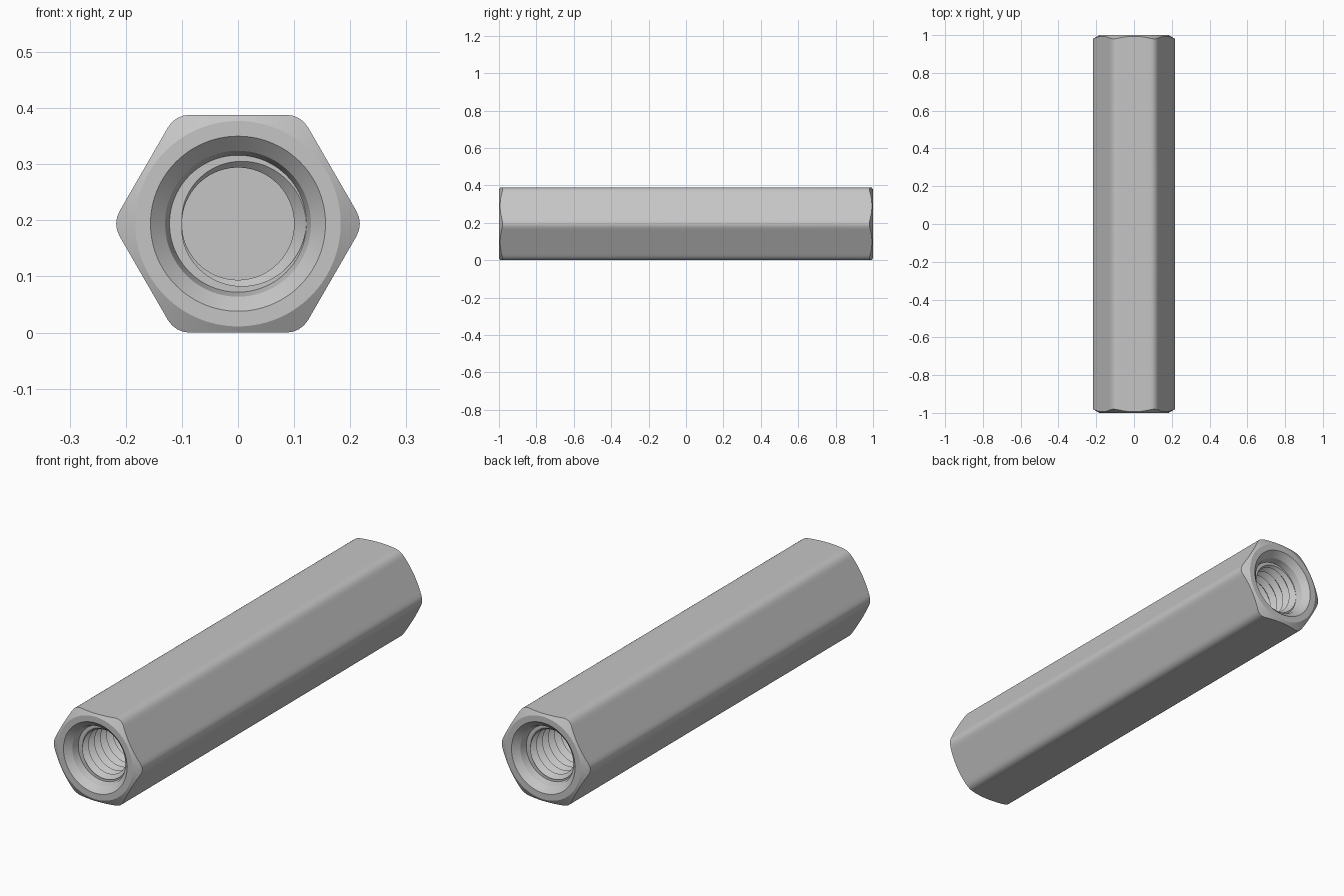
import bpy
import bmesh
from math import sin, cos, tan, pi, radians, sqrt, ceil
from mathutils import Matrix

if "Cube" in bpy.data.objects:
    bpy.data.objects.remove(bpy.data.objects["Cube"])

COLUMNS = 120          # divisions round the axis
APOTHEM = 0.194        # centre to flat
TANGENT = radians(24)  # where each flat turns into its rounded corner
FACE_RADIUS = 0.183    # flat end face inside the chamfer
MAJOR, MINOR, PITCH = 0.122, 0.1, 0.042
THREAD_START, THREAD_END, BORE_END = -0.945, -0.42, -0.38

CORNER = APOTHEM * (tan(pi / 6) - tan(TANGENT)) / tan(pi / 6)


def hex_radius(angle):
    """Radius of the hexagon with rounded corners; corners lie on the x axis."""
    off = abs((angle + pi / 6) % (pi / 3) - pi / 6)
    if off >= pi / 6 - TANGENT:
        return APOTHEM / cos(pi / 6 - off)
    centre = (APOTHEM - CORNER) / cos(pi / 6)
    return centre * cos(off) + sqrt(CORNER ** 2 - (centre * sin(off)) ** 2)


def thread_point(row, angle):
    """One point on the helical V thread, trimmed square at both ends."""
    turn = PITCH * angle / (2 * pi)
    y = THREAD_START + row * PITCH / 2 - turn
    y = min(max(y, THREAD_START), THREAD_END)
    phase = ((y - THREAD_START + turn) / PITCH) % 1
    return MAJOR - (MAJOR - MINOR) * (1 - abs(2 * phase - 1)), y


def profile(angle):
    """Radius and y from mid length, over the end and down into the bore."""
    outer = hex_radius(angle)
    points = [(outer, 0),
              (outer, -1 + (outer - FACE_RADIUS) * tan(pi / 6)),
              (FACE_RADIUS, -1),
              (0.156, -1), (0.13, -0.975), (MAJOR, THREAD_START)]
    rows = ceil(2 * (THREAD_END - THREAD_START) / PITCH) + 2
    points += [thread_point(row, angle) for row in range(rows + 1)]
    points += [(MINOR, THREAD_END), (MINOR, BORE_END)]
    return points


# Half of the spacer: outside, chamfer, countersink and threaded bore
bm = bmesh.new()
columns = []
for i in range(COLUMNS + 1):
    a = 2 * pi * i / COLUMNS
    columns.append([bm.verts.new((r * cos(a), y, r * sin(a)))
                    for r, y in profile(a)])
for left, right in zip(columns, columns[1:]):
    for j in range(len(left) - 1):
        bm.faces.new((left[j], right[j], right[j + 1], left[j + 1]))
bm.faces.new([column[-1] for column in columns[:-1]])

# Other half: the same end turned round, so both threads have the same hand
copy = bmesh.ops.duplicate(bm, geom=bm.verts[:] + bm.edges[:] + bm.faces[:])
bmesh.ops.rotate(bm, cent=(0, 0, 0), matrix=Matrix.Rotation(pi, 3, 'Z'),
                 verts=[g for g in copy["geom"] if isinstance(g, bmesh.types.BMVert)])
bmesh.ops.remove_doubles(bm, verts=bm.verts[:], dist=0.00002)
bmesh.ops.dissolve_degenerate(bm, edges=bm.edges[:], dist=0.00002)
bmesh.ops.recalc_face_normals(bm, faces=bm.faces[:])
bmesh.ops.translate(bm, vec=(0, 0, APOTHEM), verts=bm.verts[:])

mesh = bpy.data.meshes.new("hex_spacer")
bm.to_mesh(mesh)
bm.free()

# Plain grey metal
metal = bpy.data.materials.new("grey_metal")
metal.use_nodes = True
colour = (0.56, 0.56, 0.56, 1)
metal.diffuse_color = colour
metal.node_tree.nodes["Principled BSDF"].inputs["Base Color"].default_value = colour
mesh.materials.append(metal)

spacer = bpy.data.objects.new("hex_spacer", mesh)
bpy.context.collection.objects.link(spacer)
bpy.ops.object.select_all(action='DESELECT')
spacer.select_set(True)
bpy.context.view_layer.objects.active = spacer
bpy.ops.object.shade_smooth_by_angle(angle=radians(20))
